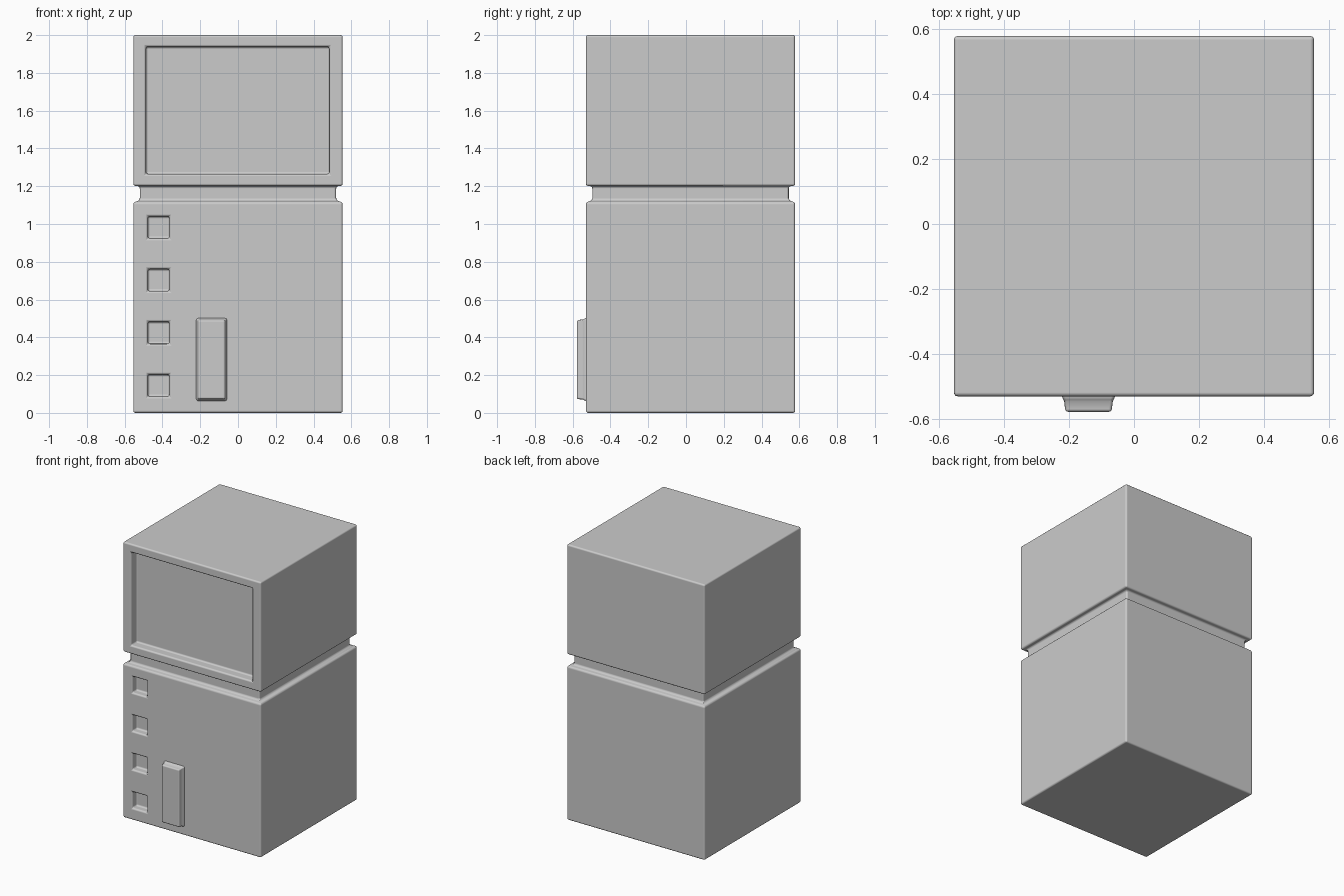
import bpy
import bmesh

cube = bpy.data.objects.get("Cube")
if cube:
    bpy.data.objects.remove(cube)

grey = bpy.data.materials.new("plain_grey")
grey.use_nodes = True
grey.diffuse_color = (0.6, 0.6, 0.6, 1)
grey.node_tree.nodes["Principled BSDF"].inputs["Base Color"].default_value = (0.6, 0.6, 0.6, 1)


def loft(name, rings):
    """Closed solid through a list of four-cornered rings."""
    bm = bmesh.new()
    loops = [[bm.verts.new(p) for p in ring] for ring in rings]
    for a, b in zip(loops, loops[1:]):
        for i in range(4):
            j = (i + 1) % 4
            bm.faces.new((a[i], a[j], b[j], b[i]))
    bm.faces.new(loops[0])
    bm.faces.new(loops[-1])
    bmesh.ops.recalc_face_normals(bm, faces=bm.faces)
    mesh = bpy.data.meshes.new(name)
    bm.to_mesh(mesh)
    bm.free()
    obj = bpy.data.objects.new(name, mesh)
    bpy.context.collection.objects.link(obj)
    mesh.materials.append(grey)
    return obj


def level(z, half, cy=0.024):
    """Square ring at height z."""
    return [(sx * half, cy + sy * half, z) for sx, sy in ((-1, -1), (1, -1), (1, 1), (-1, 1))]


def upright(y, x0, x1, z0, z1, inset=0.0):
    """Rectangular ring parallel to the front."""
    x0, x1, z0, z1 = x0 + inset, x1 - inset, z0 + inset, z1 - inset
    return [(x0, y, z0), (x1, y, z0), (x1, y, z1), (x0, y, z1)]


def soften(obj, width):
    bevel = obj.modifiers.new("rounded_edges", "BEVEL")
    bevel.width = width
    bevel.segments = 3
    bevel.limit_method = "ANGLE"
    bevel.harden_normals = True
    bpy.ops.object.select_all(action="DESELECT")
    obj.select_set(True)
    bpy.context.view_layer.objects.active = obj
    bpy.ops.object.shade_smooth_by_angle(angle=0.7)


FRONT = -0.53
OUT, NECK = 0.554, 0.52

# Cabinet: two blocks separated by a narrow groove
cabinet = loft("cabinet", [level(0, OUT), level(1.115, OUT), level(1.125, NECK),
                           level(1.2, NECK), level(1.202, OUT), level(2, OUT)])


def recess(name, x0, x1, z0, z1, depth):
    """Sunken rectangle in the front of the cabinet."""
    cutter = loft(name, [upright(FRONT - 0.1, x0, x1, z0, z1),
                         upright(FRONT + depth, x0, x1, z0, z1)])
    cutter.hide_render = True
    cutter.hide_set(True)
    cutter.display_type = "WIRE"
    cut = cabinet.modifiers.new(name, "BOOLEAN")
    cut.operation = "DIFFERENCE"
    cut.solver = "EXACT"
    cut.object = cutter


# Screen recess and a column of four square buttons
recess("screen_cutter", -0.487, 0.483, 1.265, 1.938, 0.065)
for i in range(4):
    z = 0.145 + i * 0.279
    recess(f"button_cutter_{i + 1}", -0.477, -0.363, z - 0.058, z + 0.058, 0.05)
soften(cabinet, 0.012)

# Raised handle with a slightly flared base
box = (-0.222, -0.058, 0.063, 0.502)
handle = loft("handle", [upright(FRONT + 0.02, *box), upright(FRONT - 0.004, *box),
                         upright(FRONT - 0.014, *box, 0.007), upright(-0.578, *box, 0.011)])
soften(handle, 0.009)
